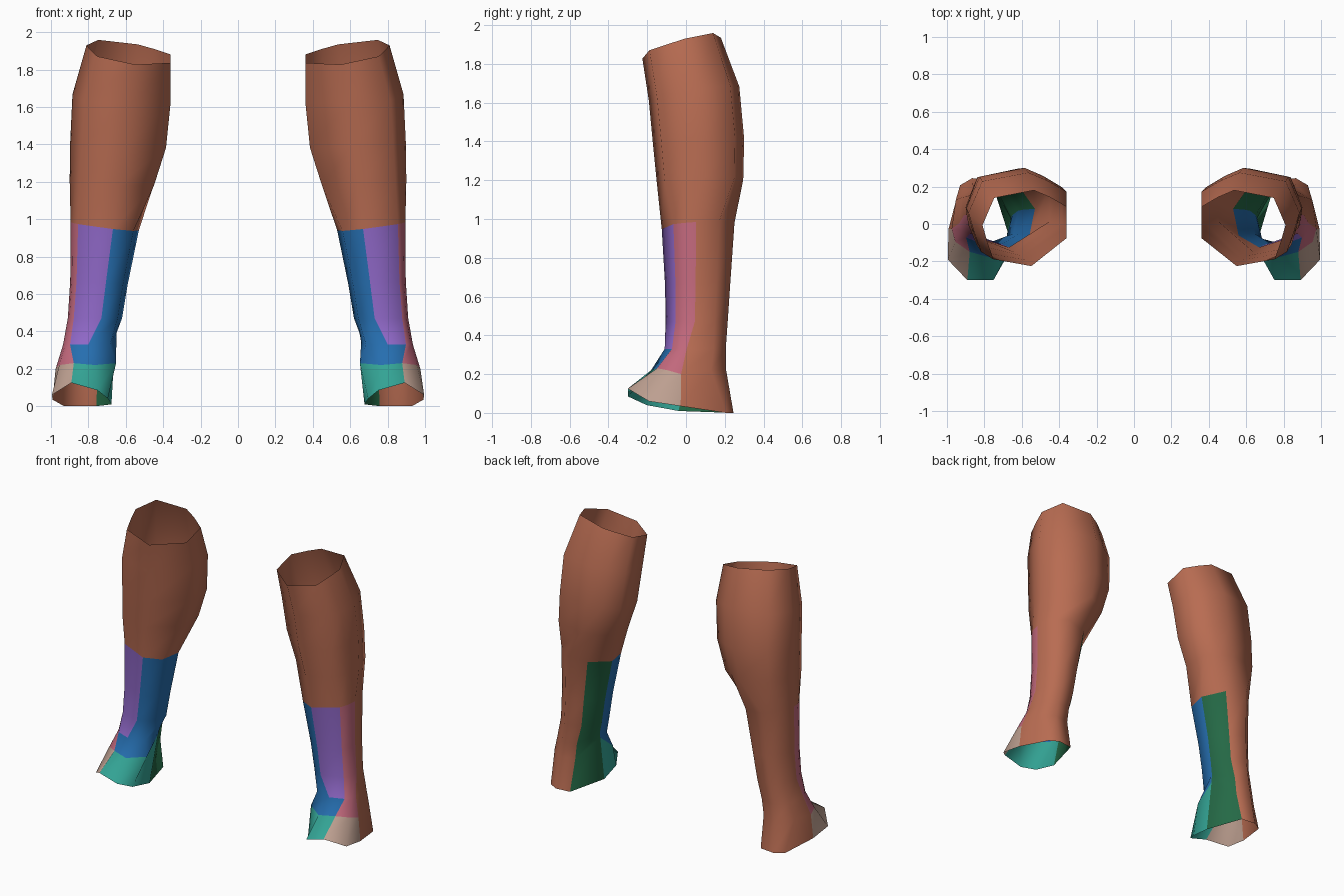
import bpy
import bmesh

cube = bpy.data.objects.get("Cube")
if cube:
    bpy.data.objects.remove(cube, do_unlink=True)

# Flat colours (linear)
COLOURS = {
    "skin_brown": (0.48, 0.15, 0.084),
    "violet": (0.28, 0.14, 0.58),
    "blue": (0.019, 0.156, 0.43),
    "teal": (0.034, 0.376, 0.305),
    "dark_green": (0.018, 0.141, 0.061),
    "rose": (0.546, 0.141, 0.205),
    "beige": (0.515, 0.352, 0.283),
}
BROWN, VIOLET, BLUE, TEAL, GREEN, ROSE, BEIGE = range(7)


def make_material(name, rgb):
    mat = bpy.data.materials.new(name)
    mat.use_nodes = True
    mat.diffuse_color = (*rgb, 1)
    bsdf = next(n for n in mat.node_tree.nodes if n.type == "BSDF_PRINCIPLED")
    bsdf.inputs["Base Color"].default_value = (*rgb, 1)
    bsdf.inputs["Roughness"].default_value = 0.8
    return mat


MATERIALS = [make_material(n, c) for n, c in COLOURS.items()]

# Cross-sections in unit-box coordinates (u across, v back, height offset),
# running front -> outer side -> back -> inner side
CALF = [(.42, 0, 0), (.87, .09, 0), (.94, .31, 0), (1, .54, 0), (.86, .90, 0),
        (.39, 1, 0), (.20, .91, 0), (0, .78, 0), (0, .37, 0)]
SHIN = [(.38, 0, 0), (.89, .16, 0), (.97, .31, 0), (1, .47, 0), (.93, .79, 0),
        (.68, 1, 0), (.27, .92, 0), (0, .55, 0), (.08, .17, 0)]
ANKLE = [(.53, 0, 0), (.87, .12, 0), (.96, .24, 0), (1, .36, 0), (.95, .80, 0),
         (.68, 1, 0), (.30, .95, 0), (0, .50, .06), (.12, .10, 0)]
INSTEP = [(.35, 0, 0), (.70, .08, .01), (.94, .22, 0), (1, .40, -.02), (.93, .80, 0),
          (.65, 1, 0), (.30, .95, 0), (.02, .55, .12), (0, .20, .01)]
SOLE = [(.25, 0, .085), (.68, 0, .125), (1, .20, .06), (.99, .50, .035), (.80, .93, 0),
        (.60, 1, 0), (.27, .98, 0), (.02, .48, .01), (.08, .18, .04)]

# Rings from sole to knee: section, height, tilt across, tilt back, x range, y range
RINGS = [
    (SOLE, 0, 0, 0, .67, .995, -.30, .245),
    (INSTEP, .22, 0, 0, .652, .975, -.18, .207),
    (ANKLE, .33, 0, 0, .65, .935, -.11, .205),
    (SHIN, .47, 0, 0, .62, .91, -.105, .215),
    (SHIN, .65, .02, 0, .59, .897, -.108, .228),
    (SHIN, .93, .045, .02, .53, .895, -.125, .25),
    (CALF, 1.17, .03, .02, .45, .90, -.15, .295),
    (CALF, 1.37, .03, .03, .385, .897, -.17, .30),
    (CALF, 1.60, .03, .07, .36, .885, -.192, .275),
    (CALF, 1.795, .075, .11, .36, .81, -.225, .18),
]


def patch_colour(row, col):
    """Colour of the panel above ring `row`, right of column `col`."""
    if row >= 5:
        return BROWN
    if col == 6:
        return GREEN
    if col in (1, 2):
        return BEIGE if row == 0 else ROSE
    if col == 0:
        return (TEAL, BLUE)[row] if row < 2 else VIOLET
    if col == 7:
        return TEAL if row == 0 else BLUE
    if col == 8:
        return TEAL if row == 0 else BLUE
    return BROWN


def make_leg(name, side):
    bm = bmesh.new()
    # Stack the cross-sections
    rings = []
    for section, z, tilt_u, tilt_v, x0, x1, y0, y1 in RINGS:
        rings.append([bm.verts.new((side * (x0 + u * (x1 - x0)),
                                    y0 + v * (y1 - y0),
                                    z + dz + tilt_u * u + tilt_v * v))
                      for u, v, dz in section])
    # Skin the open tube
    for row in range(len(rings) - 1):
        low, high = rings[row], rings[row + 1]
        for col in range(len(low)):
            nxt = (col + 1) % len(low)
            quad = [low[col], low[nxt], high[nxt], high[col]]
            face = bm.faces.new(quad if side > 0 else quad[::-1])
            face.material_index = patch_colour(row, col)
            face.smooth = True
    mesh = bpy.data.meshes.new(name)
    bm.to_mesh(mesh)
    bm.free()
    for mat in MATERIALS:
        mesh.materials.append(mat)
    leg = bpy.data.objects.new(name, mesh)
    bpy.context.collection.objects.link(leg)
    return leg


make_leg("left_lower_leg", 1)
make_leg("right_lower_leg", -1)
